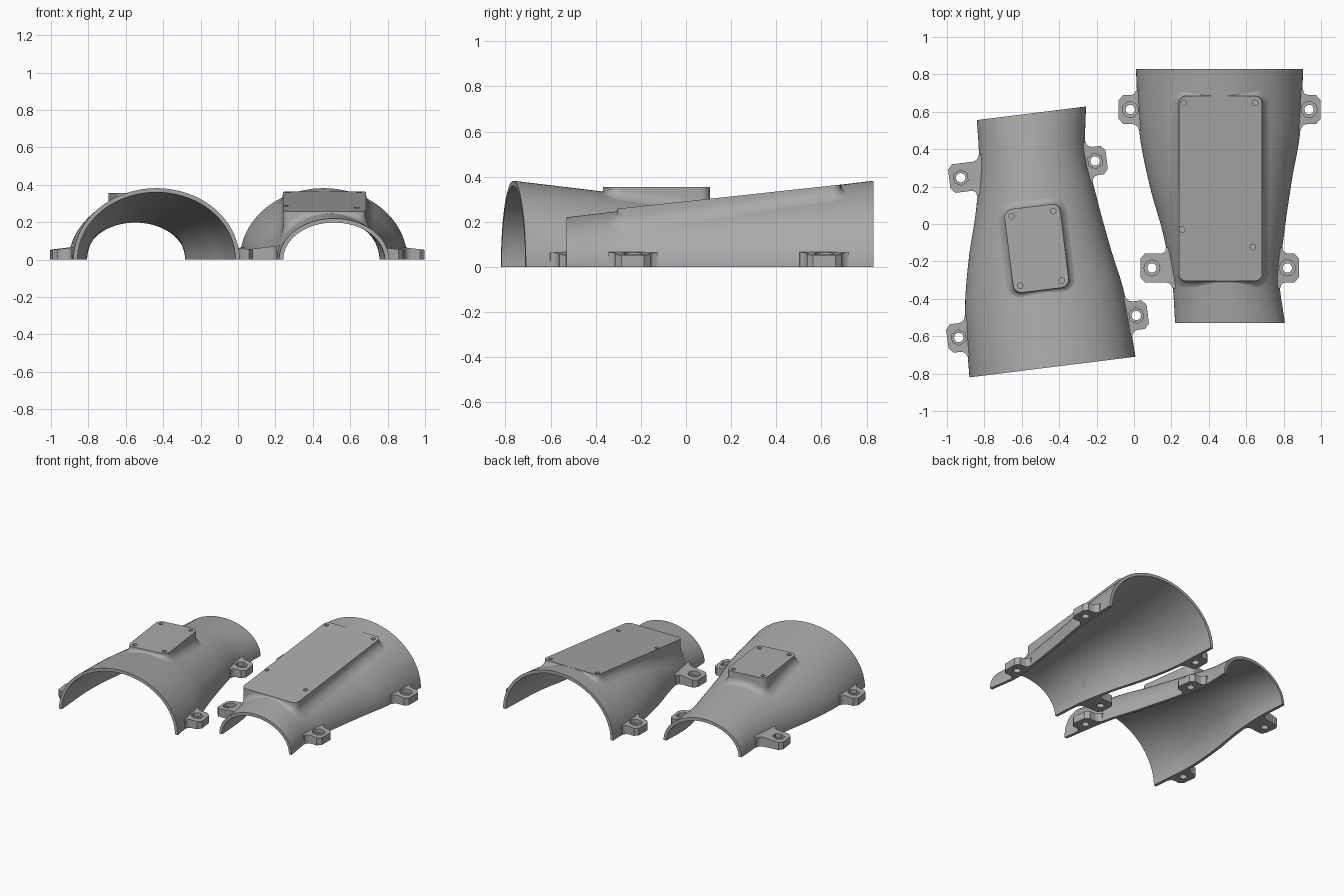
import bpy, bmesh, math
from mathutils import Matrix, Vector

if "Cube" in bpy.data.objects:
    bpy.data.objects.remove(bpy.data.objects["Cube"])

grey = bpy.data.materials.new("matte_grey")
grey.diffuse_color = (0.40, 0.40, 0.40, 1)
grey.use_nodes = True
grey.node_tree.nodes["Principled BSDF"].inputs["Base Color"].default_value = grey.diffuse_color

Y0, Y1, WALL = -0.53, 0.83, 0.022
LEFT = [(-.53, .22), (-.3, .203), (-.05, .155), (.2, .085), (.48, .03), (.83, .01)]
RIGHT = [(-.53, .807), (-.3, .778), (-.05, .803), (.24, .845), (.48, .887), (.83, .905)]


def curve(pts, y):
    """Smooth cubic interpolation through a few points."""
    n = len(pts)
    slope = [(pts[min(i + 1, n - 1)][1] - pts[max(i - 1, 0)][1]) /
             (pts[min(i + 1, n - 1)][0] - pts[max(i - 1, 0)][0]) for i in range(n)]
    i = max(k for k in range(n - 1) if k == 0 or pts[k][0] <= y)
    (a, p), (b, q) = pts[i], pts[i + 1]
    h = b - a
    t = (y - a) / h
    return ((2*t**3 - 3*t*t + 1) * p + (t**3 - 2*t*t + t) * h * slope[i]
            + (3*t*t - 2*t**3) * q + (t**3 - t*t) * h * slope[i + 1])


def section(y):
    """Centre, half width and height of the half tube at y."""
    l, r = curve(LEFT, y), curve(RIGHT, y)
    return (l + r) / 2, (r - l) / 2, .22 + (.382 - .22) * (y - Y0) / (Y1 - Y0)


def surface(x, y):
    c, a, h = section(y)
    return h * math.sqrt(max(0, 1 - ((x - c) / a) ** 2))


def finish(name, bm, matrix, cutters=(), angle=35):
    bmesh.ops.recalc_face_normals(bm, faces=bm.faces)
    me = bpy.data.meshes.new(name)
    bm.to_mesh(me)
    bm.free()
    ob = bpy.data.objects.new(name, me)
    bpy.context.collection.objects.link(ob)
    me.materials.append(grey)
    bpy.ops.object.select_all(action='DESELECT')
    bpy.context.view_layer.objects.active = ob
    ob.select_set(True)
    for cutter in cutters:
        mod = ob.modifiers.new("hole", 'BOOLEAN')
        mod.operation, mod.solver, mod.object = 'DIFFERENCE', 'EXACT', cutter
        bpy.ops.object.modifier_apply(modifier=mod.name)
        bpy.data.objects.remove(cutter)
    me = ob.data
    me.transform(matrix)
    if matrix.determinant() < 0:
        me.flip_normals()
    bpy.ops.object.shade_smooth_by_angle(angle=math.radians(angle))
    return ob


def drill(x, y, z0, z1, r, sides):
    """Upright cutter between two heights."""
    bm = bmesh.new()
    bmesh.ops.create_cone(bm, cap_ends=True, segments=sides, radius1=r, radius2=r, depth=z1 - z0,
                          matrix=Matrix.Translation((x, y, (z0 + z1) / 2)))
    me = bpy.data.meshes.new("cutter")
    bm.to_mesh(me)
    bm.free()
    ob = bpy.data.objects.new("cutter", me)
    bpy.context.collection.objects.link(ob)
    ob.hide_render = True
    return ob


def bridge(bm, a, b):
    n = len(a)
    for i in range(n):
        bm.faces.new((a[i], a[(i + 1) % n], b[(i + 1) % n], b[i]))


def shell(name, matrix):
    # tapered half tube with wall thickness
    bm = bmesh.new()
    rings, arc = [], 56
    for j in range(41):
        y = Y0 + (Y1 - Y0) * j / 40
        c, a, h = section(y)
        ring = []
        for k in range(arc + 1):
            t = math.pi * k / arc
            ring.append(bm.verts.new((c + a * math.cos(t), y, h * math.sin(t))))
        for k in range(arc, -1, -1):
            t = math.pi * k / arc
            ring.append(bm.verts.new((c + (a - WALL) * math.cos(t), y, (h - WALL) * math.sin(t))))
        rings.append(ring)
    for a, b in zip(rings, rings[1:]):
        bridge(bm, a, b)
    for ring in (rings[0], rings[-1]):
        for k in range(arc):
            bm.faces.new((ring[k], ring[k + 1], ring[-2 - k], ring[-1 - k]))
    finish(name, bm, matrix)


def boss(name, matrix, cx, cy, hx, hy, rad, top, holes):
    # rounded pad with a concave fillet running into the shell
    outline = []
    corners = [(1, 1), (-1, 1), (-1, -1), (1, -1)]
    for q, (sx, sy) in enumerate(corners):
        for k in range(9):
            t = math.pi / 2 * (q + k / 8)
            d = Vector((math.cos(t), math.sin(t)))
            outline.append((Vector((cx + sx * (hx - rad), cy + sy * (hy - rad))) + rad * d, d))
        p, d = outline[-1]                      # subdivide the straight side
        nx, ny = corners[(q + 1) % 4]
        end = Vector((cx + nx * (hx - rad), cy + ny * (hy - rad))) + rad * d
        outline += [(p.lerp(end, s / 14), d) for s in range(1, 14)]
    bm = bmesh.new()
    rings = [[bm.verts.new((p.x, p.y, top(p.y))) for p, d in outline]]
    for step in range(7):
        t = math.pi / 2 * step / 6
        ring = []
        for p, d in outline:
            room = max(0.002, min(.04, (top(p.y) - surface(p.x, p.y)) * .8))
            o = p + d * room * (1 - math.cos(t))
            z = surface(o.x, o.y) + room * (1 - math.sin(t)) - (.002 if step == 6 else 0)
            ring.append(bm.verts.new((o.x, o.y, min(z, top(p.y) - .0005 * (step + 1)))))
        rings.append(ring)
    for f in (.75, .5, .25):                    # hidden underside stays in the wall
        ring = []
        for p, d in outline:
            x, y = cx + (p.x - cx) * f, cy + (p.y - cy) * f
            ring.append(bm.verts.new((x, y, min(surface(x, y), top(y)) - .008)))
        rings.append(ring)
    for a, b in zip(rings, rings[1:]):
        bridge(bm, a, b)
    bm.faces.new(rings[0])
    bm.faces.new(rings[-1])
    finish(name, bm, matrix,
           [drill(x, y, top(y) - .025, top(y) + .05, .015, 16) for x, y in holes])


def tab(name, matrix, side, hx, hy, sides):
    # bolt lug flaring into the shell edge, with through hole and recess
    edge = LEFT if side < 0 else RIGHT
    half = []
    for v, grow in ((.11, -.016), (.108, .002), (.092, .008), (.082, .018), (.077, .034)):
        half.append((grow, v))

    def point(grow, v):
        return (curve(edge, hy + v) + side * grow, hy + v)
    up = [point(g, v) for g, v in half] + [(hx + side * .038, hy + .077), (hx + side * .062, hy + .05)]
    down = [point(g, -v) for g, v in half] + [(hx + side * .038, hy - .077), (hx + side * .062, hy - .05)]
    loop = up + down[::-1]
    bm = bmesh.new()
    low = [bm.verts.new((x, y, 0)) for x, y in loop]
    high = [bm.verts.new((x, y, .06 - .12 * side * (x - hx))) for x, y in loop]
    bridge(bm, low, high)
    bm.faces.new(low)
    bm.faces.new(high)
    finish(name, bm, matrix, [drill(hx, hy, -.05, .15, .025, 24),
                              drill(hx, hy, .035, .15, .042, sides)], 30)


def cuff(prefix, matrix, sides, pad):
    shell(prefix + "_shell", matrix)
    boss(prefix + "_pad", matrix, *pad)
    for label, s, x, y in (("wide_left", -1, -.02, .612), ("wide_right", 1, .936, .612),
                           ("narrow_left", -1, .096, -.235), ("narrow_right", 1, .82, -.235)):
        tab(f"{prefix}_tab_{label}", matrix, s, x, y, sides)


# right cuff with the long sloping pad
cuff("right_cuff", Matrix.Identity(4), 24,
     (.4625, .19, .2225, .495, .04, lambda y: .258 + .108 * (y + .305),
      [(.267, .647), (.647, .647), (.257, -.03), (.636, -.123)]))

# left cuff is the mirrored mate, turned slightly, with a short level pad
mate = (Matrix.Translation((-.88, -.82, 0)) @ Matrix.Rotation(math.radians(7.1), 4, 'Z')
        @ Matrix.Diagonal((1, -1, 1, 1)) @ Matrix.Translation((-.01, -.83, 0)))
cuff("left_cuff", mate, 6,
     (.452, .19, .15, .225, .045, lambda y: .355,
      [(.452 + sx * .112, .19 + sy * .187) for sx in (-1, 1) for sy in (-1, 1)]))
